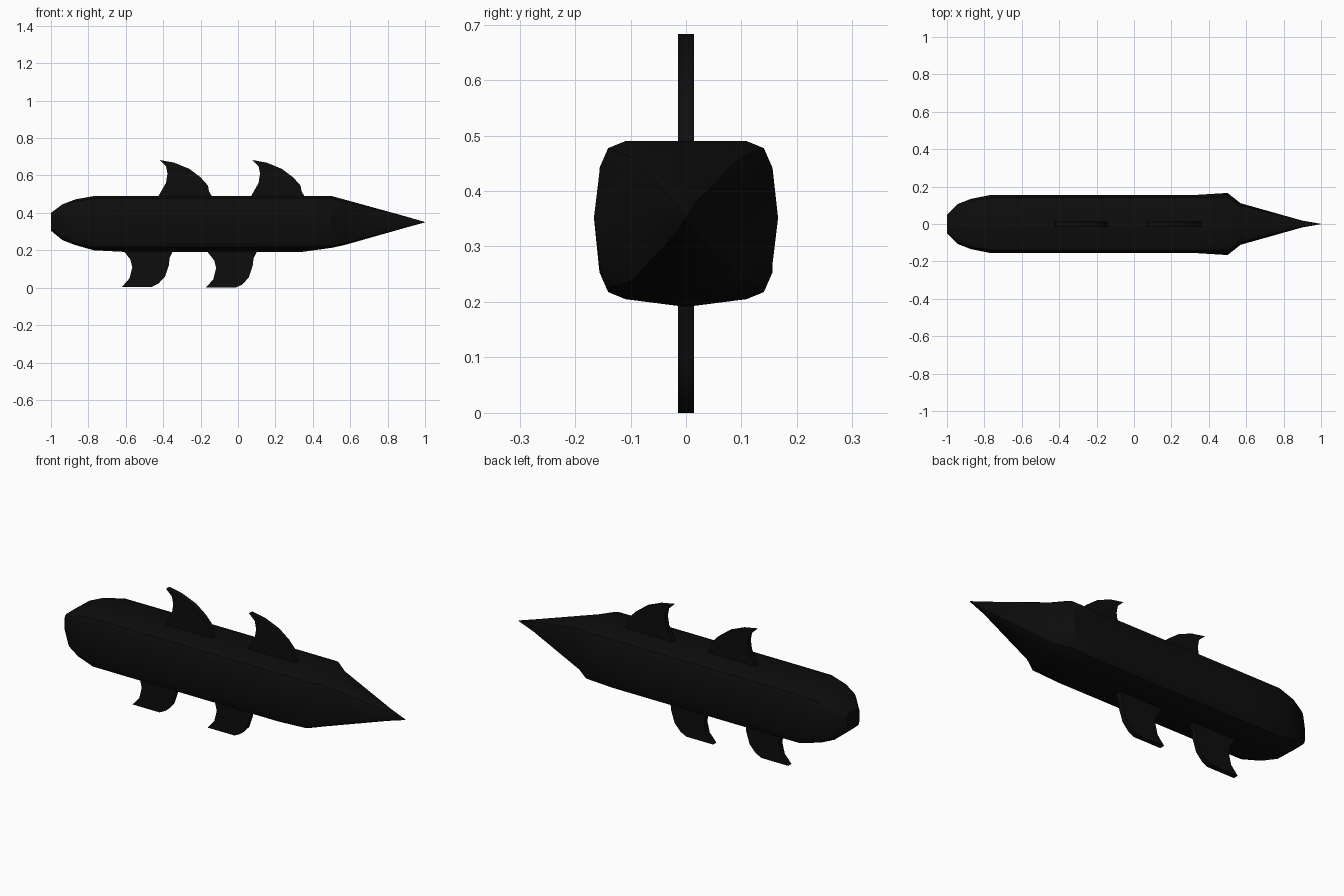
import bpy, bmesh

if "Cube" in bpy.data.objects:
    bpy.data.objects.remove(bpy.data.objects["Cube"], do_unlink=True)

black = bpy.data.materials.new("matte_black")
black.use_nodes = True
black.diffuse_color = (0.004, 0.004, 0.004, 1)
black.node_tree.nodes["Principled BSDF"].inputs["Base Color"].default_value = (0.004, 0.004, 0.004, 1)


def finish(name, bm):
    bmesh.ops.recalc_face_normals(bm, faces=bm.faces)
    mesh = bpy.data.meshes.new(name)
    bm.to_mesh(mesh)
    bm.free()
    mesh.materials.append(black)
    obj = bpy.data.objects.new(name, mesh)
    bpy.context.collection.objects.link(obj)
    bpy.ops.object.select_all(action="DESELECT")
    obj.select_set(True)
    bpy.context.view_layer.objects.active = obj
    bpy.ops.object.shade_smooth_by_angle(angle=0.6)
    return obj


# Body: rounded-square rings (x, half width, top, bottom, side bulge, keel drop)
RINGS = [
    (-1.0, 0.05, 0.40, 0.305, 0, 0),
    (-0.94, 0.108, 0.445, 0.255, 0, 0),
    (-0.87, 0.135, 0.472, 0.228, 0, 0),
    (-0.77, 0.155, 0.49, 0.205, 0, 0.005),
    (-0.6, 0.156, 0.49, 0.205, 0, 0.014),
    (0.34, 0.156, 0.49, 0.205, 0, 0.014),
    (0.5, 0.155, 0.49, 0.213, 0.011, 0),
    (0.57, 0.108, 0.471, 0.228, 0.003, 0),
    (0.9, 0.018, 0.38, 0.322, 0, 0),
    (1.0, 0.001, 0.351, 0.349, 0, 0),
]
QUARTER = [(0.7, 1), (0.9, 0.91), (1, 0.66)]
HALF = [(0, 1)] + QUARTER + [(1, 0)] + [(y, -z) for y, z in reversed(QUARTER)] + [(0, -1)]
SECTION = HALF + [(-y, z) for y, z in HALF[-2:0:-1]]

bm = bmesh.new()
loops = []
for x, w, top, bottom, bulge, keel in RINGS:
    mid, h = (top + bottom) / 2, (top - bottom) / 2
    loop = []
    for y, z in SECTION:
        side = bulge * y if z == 0 else 0
        drop = keel if (y, z) == (0, -1) else 0
        loop.append(bm.verts.new((x, y * w + side, mid + z * h - drop)))
    loops.append(loop)
n = len(SECTION)
for a, b in zip(loops, loops[1:]):
    for i in range(n):
        j = (i + 1) % n
        bm.faces.new((a[i], a[j], b[j], b[i]))
bm.faces.new(loops[0])
bm.faces.new(loops[-1])
finish("body", bm)

# Swept-back fins: flat outlines extruded across y
UPPER = [(-0.43, 0.47), (-0.425, 0.49), (-0.385, 0.56), (-0.377, 0.61), (-0.385, 0.65), (-0.42, 0.683),
         (-0.34, 0.668), (-0.26, 0.635), (-0.2, 0.59), (-0.16, 0.545), (-0.155, 0.515), (-0.14, 0.49), (-0.14, 0.47)]
LOWER = [(-0.61, 0.22), (-0.61, 0.195), (-0.575, 0.15), (-0.565, 0.11), (-0.58, 0.05), (-0.62, 0.005),
         (-0.46, 0.005), (-0.425, 0.022), (-0.39, 0.06), (-0.37, 0.12), (-0.365, 0.16), (-0.35, 0.19), (-0.35, 0.22)]


def fin(name, outline, shift, dz=0):
    bm = bmesh.new()
    face = bm.faces.new([bm.verts.new((x + shift, -0.014, z + dz)) for x, z in outline])
    grown = bmesh.ops.extrude_face_region(bm, geom=[face])["geom"]
    bmesh.ops.translate(bm, vec=(0, 0.028, 0), verts=[v for v in grown if isinstance(v, bmesh.types.BMVert)])
    finish(name, bm)


fin("upper_rear_fin", UPPER, 0)
fin("upper_front_fin", UPPER, 0.495)
fin("lower_rear_fin", LOWER, 0)
fin("lower_front_fin", LOWER, 0.448, -0.005)
